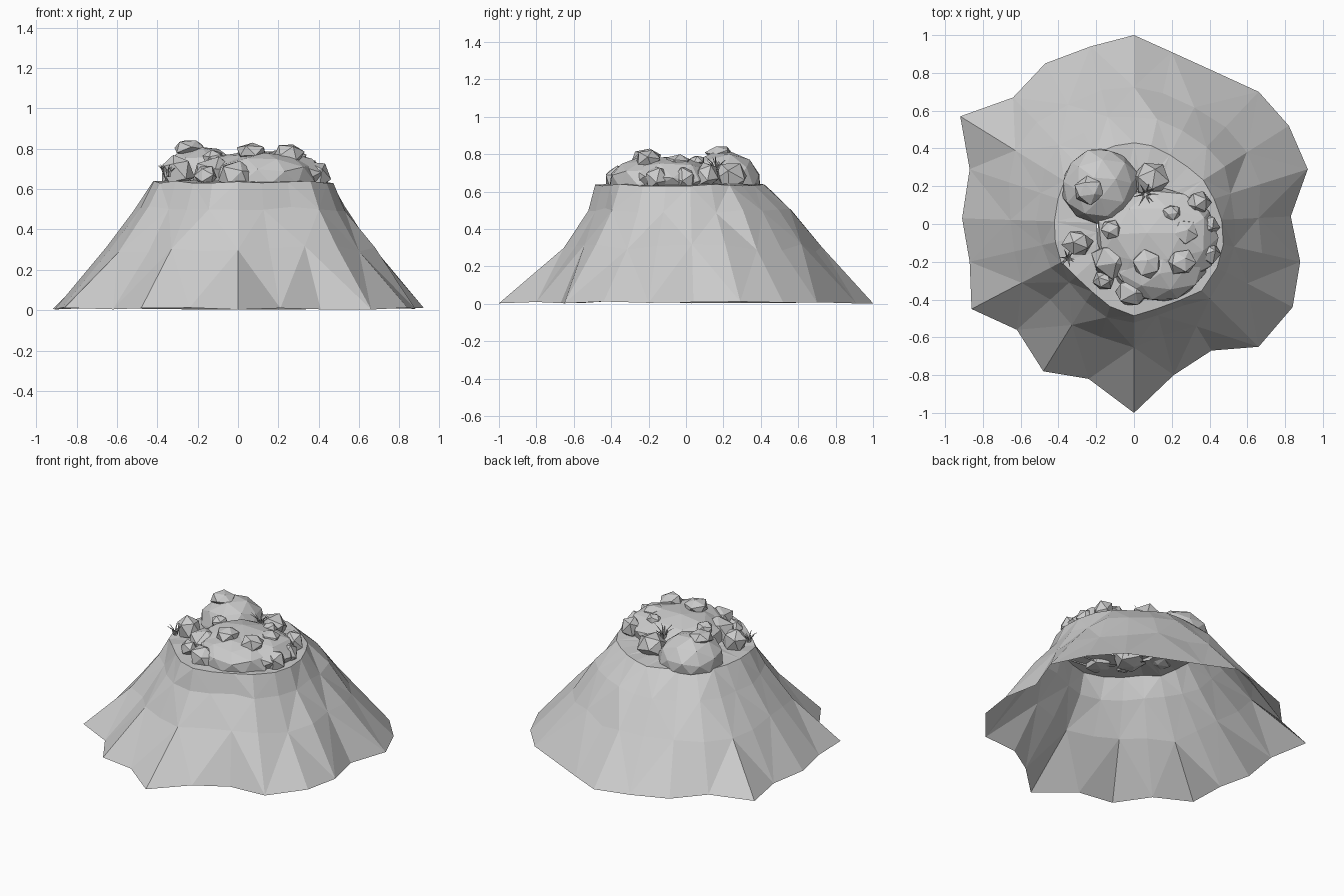
import bpy, bmesh, math, random
from mathutils import Vector, Matrix

random.seed(4)
cube = bpy.data.objects.get("Cube")
if cube:
    bpy.data.objects.remove(cube)

stone = bpy.data.materials.new("grey_stone")
stone.use_nodes = True
GREY = (0.6, 0.6, 0.6, 1)
stone.diffuse_color = GREY
stone.node_tree.nodes["Principled BSDF"].inputs["Base Color"].default_value = GREY


def finish(bm, name):
    mesh = bpy.data.meshes.new(name)
    bm.to_mesh(mesh)
    bm.free()
    mesh.materials.append(stone)
    obj = bpy.data.objects.new(name, mesh)
    bpy.context.collection.objects.link(obj)
    return obj


# Hill outline on the ground, counter-clockwise from the back
FOOT = [(0, 1), (-.23, .94), (-.47, .85), (-.64, .67), (-.92, .57), (-.87, .29),
        (-.91, .03), (-.87, -.2), (-.86, -.45), (-.62, -.56), (-.48, -.78), (-.24, -.82),
        (0, -1), (.21, -.8), (.41, -.67), (.66, -.65), (.84, -.44), (.88, -.2),
        (.83, .04), (.92, .29), (.82, .52), (.66, .7), (.42, .81), (.2, .91)]
# Plateau edge: radius in the same directions
RIM = [.43, .43, .42, .43, .43, .42, .42, .43, .43, .41, .42, .45,
       .48, .47, .47, .5, .5, .48, .46, .44, .43, .41, .41, .42]
# Each ring: blend from rim to foot, extra blend towards the back, height, jitter
RINGS = [(1, 0, .008, 0), (.49, .08, .3, .02), (.19, .08, .5, .015), (0, 0, .635, .006),
         (-.38, 0, .65, 0)]


def build_hill():
    bm = bmesh.new()
    n = len(FOOT)
    length = [math.hypot(*p) for p in FOOT]
    rings = []
    for blend, back, height, jitter in RINGS:
        ring = []
        for k, (x, y) in enumerate(FOOT):
            a = math.atan2(y, x)
            foot = length[k]
            if blend < 1:       # ridges soften towards the top
                foot = foot * .6 + (length[k - 1] + length[(k + 1) % n]) * .2
            r = RIM[k] + (foot - RIM[k]) * (blend + back * math.sin(a))
            if blend < 0:       # inner edge of the plateau, under the mounds
                r = RIM[k] * (1 + blend * 1.4)
            r += random.uniform(-jitter, jitter)
            z = height + random.uniform(-1, 1) * max(jitter, .006)
            ring.append(bm.verts.new((r * math.cos(a), r * math.sin(a), z)))
        rings.append(ring)
    for row, (low, high) in enumerate(zip(rings, rings[1:])):
        for k in range(n):
            j = (k + 1) % n
            if (k + row) % 2:
                bm.faces.new((low[k], low[j], high[j]))
                bm.faces.new((low[k], high[j], high[k]))
            else:
                bm.faces.new((low[k], low[j], high[k]))
                bm.faces.new((low[j], high[j], high[k]))
    finish(bm, "hill")


# Faceted lump of rock with a blunt top, open underneath
def rock(name, pos, size, detail=1, rough=.1, floor=-.6, blunt=.8):
    bm = bmesh.new()
    bmesh.ops.create_icosphere(bm, subdivisions=detail, radius=1)
    turn = (Matrix.Rotation(random.uniform(0, 6), 3, 'Z')
            @ Matrix.Rotation(random.uniform(.2, .6), 3, 'X'))
    for v in bm.verts:
        p = turn @ v.co * random.uniform(1 - rough, 1 + rough * .6)
        p.z = max(p.z, floor)
        if p.z > 0:
            p.z = min(p.z, 1) ** blunt
        v.co = p
    under = [f for f in bm.faces if all(v.co.z <= floor + .001 for v in f.verts)]
    bmesh.ops.delete(bm, geom=under, context='FACES')
    for v in bm.verts:
        v.co = Vector(pos) + Vector(a * b for a, b in zip(v.co, size))
    finish(bm, name)


# Tuft of bent, tapering blades
def tuft(name, x, y, z, length, count):
    bm = bmesh.new()
    for i in range(count):
        a = 2 * math.pi * i / count + random.uniform(-.3, .3)
        out = Vector((math.cos(a), math.sin(a), 0))
        side = Vector((-out.y, out.x, 0))
        span = length * random.uniform(.6, 1)
        previous = None
        for t in (0, .5, 1):
            centre = Vector((x, y, z)) + out * (span * .55 * t * t + .008)
            centre.z += span * t * (1.1 - .3 * t)
            w = .007 * (1 - t) + .001
            loop = [bm.verts.new(centre + d)
                    for d in (side * w, -out * w, -side * w, out * w)]
            if previous:
                for k in range(4):
                    j = (k + 1) % 4
                    bm.faces.new((previous[k], previous[j], loop[j], loop[k]))
            previous = loop
        bm.faces.new(previous)
    finish(bm, name)


build_hill()
rock("broad_mound", (.12, -.08, .64), (.34, .28, .155), 2, .06, -.1)
rock("front_mound", (.13, -.22, .64), (.25, .2, .14), 2, .06, -.1)
rock("back_mound", (-.18, .2, .64), (.21, .21, .175), 2, .05, -.1, 1)

# Scattered rocks: x, y, z, radius, height
ROCKS = [
    (-.24, .18, .8, .085, .05), (.09, .24, .67, .1, .09), (.34, .11, .68, .07, .08),
    (.2, .06, .76, .05, .035), (.27, -.04, .75, .075, .05), (.07, -.21, .78, .085, .05),
    (.25, -.2, .77, .08, .06), (-.12, -.03, .75, .06, .045), (-.3, -.1, .68, .085, .09),
    (-.16, -.3, .66, .06, .06), (-.01, -.36, .66, .095, .08), (.38, -.15, .66, .085, .08),
    (-.12, -.19, .66, .12, .11), (.38, -.01, .66, .08, .08),
]
for number, (x, y, z, r, h) in enumerate(ROCKS, 1):
    rock(f"rock_{number}", (x, y, z), (r, r * random.uniform(.85, 1), h))

tuft("left_tuft", -.35, -.18, .66, .09, 9)
tuft("back_tuft", .06, .16, .7, .12, 9)
